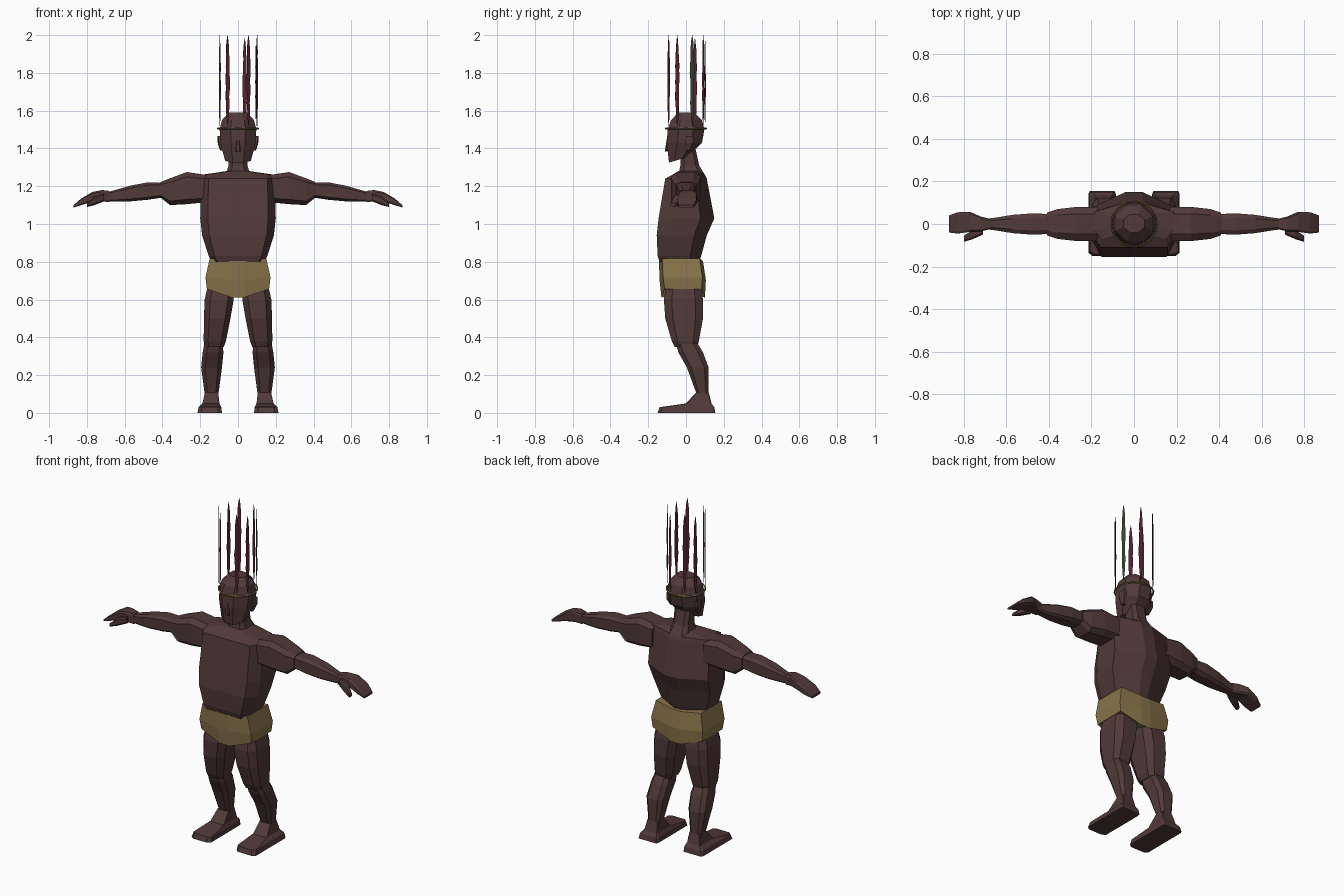
import bpy, bmesh, math, random
from mathutils import Vector

random.seed(4)
cube = bpy.data.objects.get("Cube")
if cube:
    bpy.data.objects.remove(cube, do_unlink=True)


def material(name, red, green, blue):
    m = bpy.data.materials.new(name)
    m.use_nodes = True
    m.diffuse_color = (red, green, blue, 1)
    shader = m.node_tree.nodes["Principled BSDF"]
    shader.inputs["Base Color"].default_value = m.diffuse_color
    return m


skin = material("brown skin", .082, .042, .04)
cloth = material("tan cloth", .25, .175, .07)
gold = material("dull gold", .17, .12, .04)
maroon = material("feather maroon", .09, .016, .03)
green = material("feather green", .04, .06, .03)


def finish(name, bm, mat):
    bmesh.ops.recalc_face_normals(bm, faces=bm.faces)
    mesh = bpy.data.meshes.new(name)
    bm.to_mesh(mesh)
    bm.free()
    mesh.materials.append(mat)
    obj = bpy.data.objects.new(name, mesh)
    bpy.context.collection.objects.link(obj)
    return obj


def section(at, half, low, high, middle=0, tilt=0, vee=0):
    """Bevelled rectangle: centred sideways on middle, from low to high in depth."""
    def outline(front, back, side):
        depth_middle = (low + high) / 2
        quarter = [(1 - front, -1), (1, side - 1), (1, 1 - side), (1 - back, 1)]
        corners = quarter + [(-a, b) for a, b in reversed(quarter)]
        for a, b in corners:
            across, depth = a * half, b * (high - low) / 2
            yield middle + across, depth_middle + depth, at + tilt * depth + vee * abs(across)
    return outline


def loft(name, sections, mat=skin, sideways=False, front=.4, back=.4, side=.4, flip=1):
    """Skin the sections upwards, or outwards along x when sideways."""
    bm = bmesh.new()
    loops = []
    for outline in sections:
        loop = []
        for u, v, t in outline(front, back, side):
            point = (t * flip, u, v) if sideways else (u * flip, v, t)
            loop.append(bm.verts.new(point))
        loops.append(loop)
    for lower, upper in zip(loops, loops[1:]):
        for i in range(len(lower)):
            bm.faces.new((lower[i - 1], lower[i], upper[i], upper[i - 1]))
    bm.faces.new(loops[0])
    bm.faces.new(loops[-1])
    return finish(name, bm, mat)


# Trunk, neck and head
loft("torso", [
    section(at=.8, half=.14, low=-.14, high=.07),
    section(at=.83, half=.155, low=-.15, high=.08),
    section(at=.94, half=.19, low=-.155, high=.11),
    section(at=1.03, half=.2, low=-.145, high=.15),
    section(at=1.24, half=.195, low=-.11, high=.11),
    section(at=1.262, half=.185, low=-.07, high=.1),
    section(at=1.28, half=.06, low=-.04, high=.08),
], front=.2, back=.8, side=.5)
loft("neck", [
    section(at=1.26, half=.065, low=-.04, high=.1),
    section(at=1.31, half=.05, low=-.03, high=.07),
    section(at=1.4, half=.05, low=-.03, high=.05),
])
loft("head", [
    section(at=1.34, half=.068, low=-.09, high=.01, tilt=.3),
    section(at=1.43, half=.094, low=-.102, high=.085),
    section(at=1.5, half=.097, low=-.097, high=.097),
    section(at=1.55, half=.085, low=-.08, high=.085),
    section(at=1.59, half=.05, low=-.04, high=.045),
], front=.6, back=.6, side=.6)
loft("nose", [
    section(at=1.385, half=.014, low=-.112, high=-.08),
    section(at=1.45, half=.008, low=-.102, high=-.08),
])

# Wrapped cloth with a pointed lower edge
loft("hip_cloth", [
    section(at=.6, half=.165, low=-.13, high=.1, vee=.34),
    section(at=.7, half=.172, low=-.14, high=.105, vee=.1),
    section(at=.8, half=.15, low=-.143, high=.09, vee=.12),
], cloth, front=.8, back=.8, side=.15)

for label, flip in (("left", 1), ("right", -1)):
    # Legs
    loft(f"{label}_thigh", [
        section(at=.69, middle=.09, half=.065, low=-.1, high=.075),
        section(at=.6, middle=.1, half=.077, low=-.117, high=.09),
        section(at=.5, middle=.11, half=.07, low=-.11, high=.09),
        section(at=.38, middle=.123, half=.059, low=-.075, high=.068),
        section(at=.35, middle=.125, half=.05, low=-.06, high=.06),
    ], flip=flip)
    loft(f"{label}_calf", [
        section(at=.37, middle=.13, half=.048, low=-.055, high=.06),
        section(at=.32, middle=.132, half=.055, low=-.04, high=.09),
        section(at=.24, middle=.14, half=.055, low=.005, high=.12),
        section(at=.09, middle=.14, half=.035, low=.06, high=.12),
    ], flip=flip)
    loft(f"{label}_foot", [
        section(at=0, middle=.15, half=.065, low=-.15, high=.155),
        section(at=.03, middle=.148, half=.06, low=-.14, high=.15),
        section(at=.05, middle=.143, half=.045, low=0, high=.135),
        section(at=.11, middle=.14, half=.035, low=.055, high=.12),
    ], front=.3, back=.1, side=.1, flip=flip)

    # Arms run outwards along x
    loft(f"{label}_upper_arm", [
        section(at=.17, half=.08, low=1.115, high=1.26),
        section(at=.27, half=.08, low=1.105, high=1.275),
        section(at=.36, half=.07, low=1.1, high=1.242),
        section(at=.41, half=.053, low=1.14, high=1.222),
    ], sideways=True, side=.3, flip=flip)
    loft(f"{label}_forearm", [
        section(at=.4, half=.047, low=1.14, high=1.218),
        section(at=.48, half=.05, low=1.128, high=1.22),
        section(at=.57, half=.043, low=1.12, high=1.203),
        section(at=.65, half=.03, low=1.118, high=1.18),
        section(at=.7, half=.024, low=1.12, high=1.165),
    ], sideways=True, side=.3, flip=flip)
    loft(f"{label}_hand", [
        section(at=.68, half=.025, low=1.115, high=1.175),
        section(at=.72, half=.035, low=1.12, high=1.18),
        section(at=.77, middle=.01, half=.047, low=1.12, high=1.17),
        section(at=.83, middle=.005, half=.05, low=1.1, high=1.135),
        section(at=.87, half=.04, low=1.087, high=1.1),
    ], sideways=True, front=.2, back=.2, side=.3, flip=flip)
    loft(f"{label}_thumb", [
        section(at=.71, middle=-.03, half=.02, low=1.12, high=1.16),
        section(at=.76, middle=-.05, half=.022, low=1.1, high=1.145),
        section(at=.8, middle=-.07, half=.014, low=1.09, high=1.11),
    ], sideways=True, flip=flip)

    # Ears
    loft(f"{label}_ear", [
        section(at=1.39, middle=.085, half=.01, low=0, high=.02),
        section(at=1.43, middle=.096, half=.012, low=-.005, high=.04),
        section(at=1.465, middle=.096, half=.012, low=0, high=.04),
    ], flip=flip)

# Head band
band_radius, band_height = .107, 1.505
bpy.ops.mesh.primitive_torus_add(major_segments=16, minor_segments=4,
                                 major_radius=band_radius, minor_radius=.005,
                                 location=(0, 0, band_height))
band = bpy.context.object
band.name = "head_band"
band.data.materials.append(gold)


def feather(name, angle, top, mat):
    """A flat ragged blade standing on the band and facing outwards."""
    foot = Vector((math.cos(angle), math.sin(angle), 0)) * band_radius
    across = Vector((-math.sin(angle), math.cos(angle), 0))
    base, steps = band_height + .015, 12
    bm = bmesh.new()
    rows = []
    for i in range(steps + 1):
        f = i / steps
        width = .001 + .013 * math.sqrt(abs(math.sin(math.pi * f)))
        centre = foot + Vector((0, 0, base + (top - base) * f))
        rows.append([bm.verts.new(centre + across * side * width * random.uniform(.65, 1))
                     for side in (-1, 1)])
    for a, b in zip(rows, rows[1:]):
        bm.faces.new((a[0], a[1], b[1], b[0]))
    finish(name, bm, mat)


# Ring of feathers
count = 8
for i in range(count):
    turn = (i + .5 + random.uniform(-.2, .2)) / count * math.tau
    feather(f"feather_{i + 1}", turn, top=2 - i % 2 * .015, mat=maroon if i % 4 else green)
